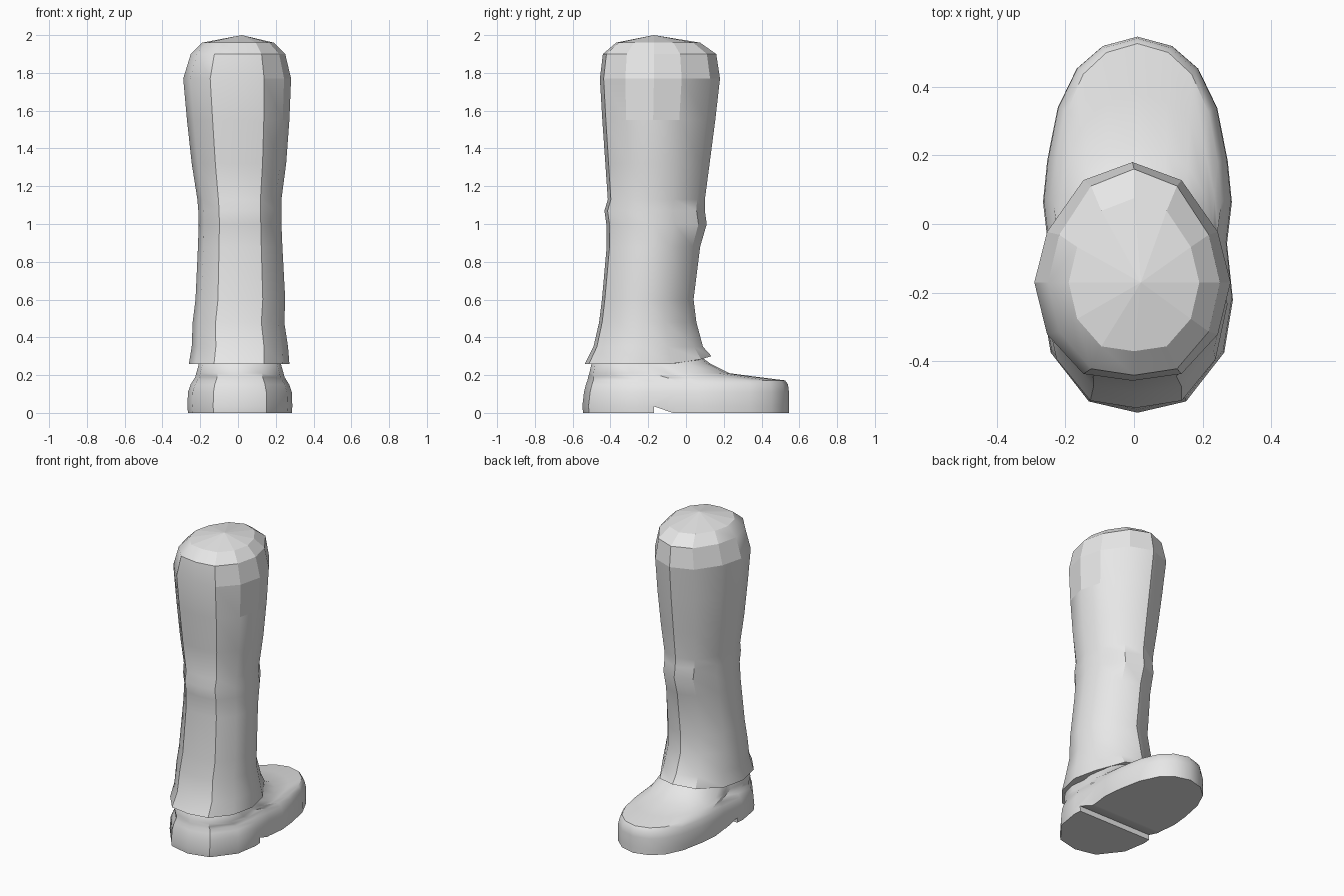
import bpy
import bmesh
from math import radians

cube = bpy.data.objects.get("Cube")
if cube:
    bpy.data.objects.remove(cube, do_unlink=True)

grey = bpy.data.materials.new("plain grey")
grey.use_nodes = True
grey.diffuse_color = (0.8, 0.8, 0.8, 1)
grey.node_tree.nodes["Principled BSDF"].inputs["Base Color"].default_value = (0.8, 0.8, 0.8, 1)


def loft(name, rings, apex=None):
    """Skin a stack of closed rings, cap the bottom and close the top."""
    bm = bmesh.new()
    loops = [[bm.verts.new(p) for p in ring] for ring in rings]
    n = len(loops[0])
    for low, high in zip(loops, loops[1:]):
        for i in range(n):
            j = (i + 1) % n
            bm.faces.new((low[i], low[j], high[j], high[i]))
    bm.faces.new(loops[0][::-1])
    if apex:
        tip = bm.verts.new(apex)
        for i in range(n):
            bm.faces.new((loops[-1][i], loops[-1][(i + 1) % n], tip))
    else:
        bm.faces.new(loops[-1])
    bmesh.ops.recalc_face_normals(bm, faces=bm.faces)
    mesh = bpy.data.meshes.new(name)
    bm.to_mesh(mesh)
    bm.free()
    mesh.materials.append(grey)
    obj = bpy.data.objects.new(name, mesh)
    bpy.context.collection.objects.link(obj)
    return obj


def activate(obj):
    bpy.ops.object.select_all(action="DESELECT")
    obj.select_set(True)
    bpy.context.view_layer.objects.active = obj


def mirrored(half):
    """Complete a half outline whose first and last points lie on the axis."""
    return half + [(-x, y) for x, y in half[-2:0:-1]]


# Trouser leg: height, left edge, right edge, shin edge, calf edge
leg_rows = [
    (0.262, -0.20, 0.21, -0.46, 0.07),
    (0.26, -0.26, 0.272, -0.535, 0.135),
    (0.35, -0.245, 0.265, -0.49, 0.09),
    (0.48, -0.24, 0.245, -0.46, 0.055),
    (0.60, -0.225, 0.25, -0.445, 0.04),
    (0.88, -0.212, 0.235, -0.42, 0.075),
    (1.00, -0.208, 0.23, -0.422, 0.11),
    (1.07, -0.21, 0.23, -0.432, 0.10),
    (1.13, -0.215, 0.23, -0.414, 0.10),
    (1.32, -0.245, 0.255, -0.427, 0.125),
    (1.55, -0.27, 0.272, -0.443, 0.155),
    (1.77, -0.29, 0.281, -0.456, 0.18),
    (1.90, -0.25, 0.25, -0.44, 0.16),
    (1.96, -0.19, 0.19, -0.37, 0.075),
]
leg_outline = mirrored([(0, 1), (0.5, 0.85), (0.87, 0.42), (1, 0),
                        (0.87, -0.53), (0.5, -0.93), (0, -1)])
rings = []
for z, left, right, shin, calf in leg_rows:
    cx, cy = (left + right) / 2, shin + 0.45 * (calf - shin)
    ring = []
    for u, v in leg_outline:
        y = cy + v * ((calf - cy) if v > 0 else (cy - shin))
        lift = 0.3 * max(0, y) if z < 0.3 else 0
        ring.append((cx + u * (right - left) / 2, y, z + lift))
    rings.append(ring)
trouser_leg = loft("trouser_leg", rings, (0.02, -0.17, 2.0))

# Boot: height, heel edge, toe edge, width scale
boot_rows = [
    (0, -0.545, 0.545, 1),
    (0.035, -0.549, 0.545, 1.01),
    (0.11, -0.54, 0.545, 1),
    (0.15, -0.53, 0.54, 0.95),
    (0.172, -0.522, 0.525, 0.9),
    (0.19, -0.518, 0.38, 0.86),
    (0.21, -0.512, 0.23, 0.84),
    (0.26, -0.50, 0.13, 0.79),
    (0.34, -0.42, 0.02, 0.65),
]
boot_outline = mirrored([(0, 1), (0.1, 0.975), (0.175, 0.915), (0.23, 0.81),
                         (0.26, 0.67), (0.272, 0.56), (0.258, 0.45), (0.275, 0.3),
                         (0.25, 0.16), (0.14, 0.03), (0, 0)])
boot = loft("boot", [
    [(0.01 + u * w, heel + t * (toe - heel), z) for u, t in boot_outline]
    for z, heel, toe, w in boot_rows])

# Wedge notch between the heel and the sole
wedge = [(-0.17, -0.02), (-0.17, 0.035), (-0.013, -0.02)]
notch = loft("heel_notch_cutter", [[(x, y, z) for y, z in wedge] for x in (-0.5, 0.5)])
notch.hide_render = True
cut = boot.modifiers.new("heel notch", "BOOLEAN")
cut.operation = "DIFFERENCE"
cut.solver = "EXACT"
cut.object = notch
activate(boot)
bpy.ops.object.modifier_apply(modifier=cut.name)
bpy.data.objects.remove(notch, do_unlink=True)

for obj in (trouser_leg, boot):
    activate(obj)
    bpy.ops.object.shade_smooth_by_angle(angle=radians(35))

# Faceted cap and outer thigh patch
for face in trouser_leg.data.polygons:
    x, y, z = face.center
    cap = z > 1.78 and (x > 0.08 or y > -0.1 or z > 1.95)
    patch = z > 1.55 and x > 0 and abs(y + 0.17) < 0.15
    if cap or patch:
        face.use_smooth = False
